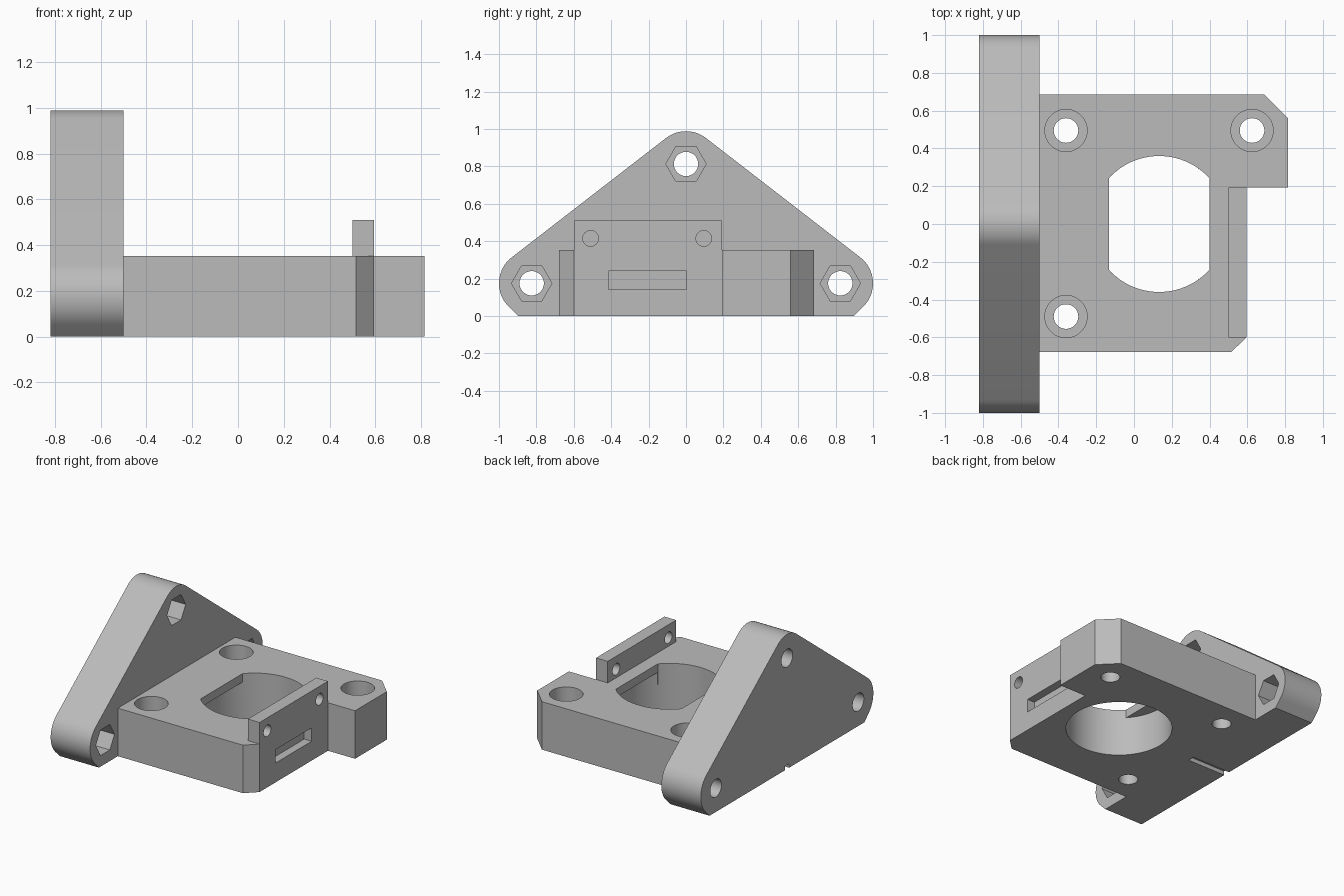
import bpy
import bmesh
from math import acos, atan2, cos, sin, pi, radians

cube = bpy.data.objects.get("Cube")
if cube:
    bpy.data.objects.remove(cube, do_unlink=True)

grey = bpy.data.materials.new("plain grey")
grey.use_nodes = True
colour = (0.5, 0.5, 0.5, 1)
grey.diffuse_color = colour
grey.node_tree.nodes["Principled BSDF"].inputs["Base Color"].default_value = colour


def prism(name, outline, axis, low, high):
    """Extrude a counterclockwise outline along x (outline in y, z) or z (in x, y)."""
    place = (lambda u, v, w: (w, u, v)) if axis == "x" else (lambda u, v, w: (u, v, w))
    bm = bmesh.new()
    bottom = [bm.verts.new(place(u, v, low)) for u, v in outline]
    top = [bm.verts.new(place(u, v, high)) for u, v in outline]
    bm.faces.new(top)
    bm.faces.new(bottom[::-1])
    count = len(outline)
    for i in range(count):
        j = (i + 1) % count
        bm.faces.new((bottom[i], bottom[j], top[j], top[i]))
    mesh = bpy.data.meshes.new(name)
    bm.to_mesh(mesh)
    bm.free()
    mesh.materials.append(grey)
    obj = bpy.data.objects.new(name, mesh)
    bpy.context.collection.objects.link(obj)
    return obj


def arc(cx, cy, r, start, end, steps=16):
    return [(cx + r * cos(start + (end - start) * i / steps),
             cy + r * sin(start + (end - start) * i / steps)) for i in range(steps + 1)]


def ring(cx, cy, r, sides=48):
    return arc(cx, cy, r, 0, 2 * pi, sides)[:-1]


def box(u0, u1, v0, v1):
    return [(u0, v0), (u1, v0), (u1, v1), (u0, v1)]


def cut(target, outline, axis, low, high):
    """Subtract a prism from the target part."""
    cutter = prism("cutter", outline, axis, low, high)
    cutter.hide_render = True
    mod = target.modifiers.new("cut", "BOOLEAN")
    mod.operation, mod.solver, mod.object = "DIFFERENCE", "EXACT", cutter
    bpy.context.view_layer.objects.active = target
    bpy.ops.object.modifier_apply(modifier=mod.name)
    bpy.data.objects.remove(cutter, do_unlink=True)


# Rounded triangular mounting flange, with flat bevels at its feet
back, joint = -0.82, -0.5
r, side_y, side_z, top_z = 0.175, 0.825, 0.175, 0.813
lean = pi / 2 - atan2(top_z - side_z, side_y)
foot = side_y + r * (2 ** 0.5 - 1)
outline = ([(foot, 0)] + arc(side_y, side_z, r, -pi / 4, lean)
           + arc(0, top_z, r, lean, pi - lean)
           + arc(-side_y, side_z, r, pi - lean, 5 * pi / 4) + [(-foot, 0)])
flange = prism("mounting_flange", outline, "x", back, joint)

# Bolt holes with hexagonal nut pockets, and the small groove underneath
for y, z in ((-side_y, side_z), (side_y, side_z), (0, top_z)):
    cut(flange, ring(y, z, 0.065), "x", -1, 0)
    cut(flange, ring(y, z, 0.108, 6), "x", joint - 0.18, 0)
cut(flange, box(-0.025, 0.025, -0.1, 0.03), "x", -1, joint - 0.005)

# Motor bed with clipped corners and a notch at the front right
height, edge = 0.352, 0.595
bed = prism("motor_bed", [(joint, -0.678), (0.515, -0.678), (edge, -0.6), (edge, 0.193),
                          (0.815, 0.193), (0.815, 0.56), (0.69, 0.685), (joint, 0.685)],
            "z", 0, height)

# Motor opening: round chamber below, opening with two flat sides above
cx, radius, half = 0.133, 0.36, 0.266
a = acos(half / radius)
cut(bed, ring(cx, 0, radius, 96), "z", -0.1, height - 0.062)
cut(bed, arc(cx, 0, radius, a, pi - a, 32) + arc(cx, 0, radius, pi + a, 2 * pi - a, 32),
    "z", 0.2, 0.6)

# Counterbored screw holes
for x, y in ((-0.36, 0.495), (0.625, 0.495), (-0.36, -0.49)):
    cut(bed, ring(x, y, 0.065), "z", -0.1, 0.6)
    cut(bed, ring(x, y, 0.112), "z", 0.1, 0.6)

# Shallow slot in the end face
cut(bed, box(-0.415, 0.003, 0.142, 0.24), "x", edge - 0.06, 1)

# Upright tab with two pin holes
tab = prism("switch_tab", box(-0.6, 0.193, height, 0.51), "x", 0.5, edge)
for y in (-0.51, 0.095):
    cut(tab, ring(y, 0.415, 0.042, 32), "x", 0, 1)

# Smooth the curved walls, keep corners crisp
for part in (flange, bed, tab):
    bpy.ops.object.select_all(action="DESELECT")
    part.select_set(True)
    bpy.context.view_layer.objects.active = part
    bpy.ops.object.shade_smooth_by_angle(angle=radians(30))
